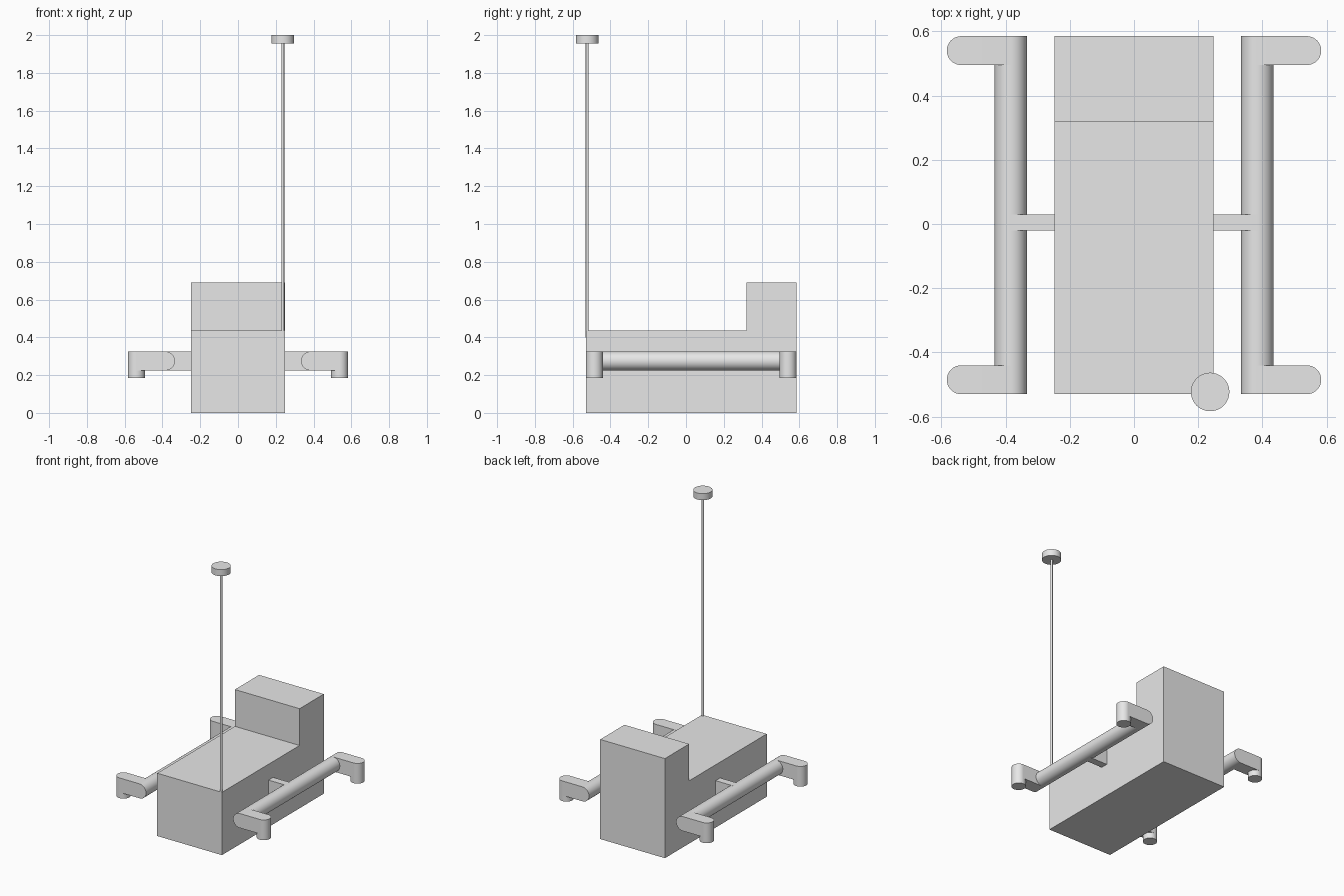
import bpy, bmesh, math

if "Cube" in bpy.data.objects:
    bpy.data.objects.remove(bpy.data.objects["Cube"])

grey = bpy.data.materials.new("plain grey")
grey.diffuse_color = (0.8, 0.8, 0.8, 1)
grey.use_nodes = True
grey.node_tree.nodes["Principled BSDF"].inputs["Base Color"].default_value = grey.diffuse_color


def finish(obj, mirror=False, smooth=True):
    obj.data.materials.append(grey)
    if smooth:
        bpy.ops.object.select_all(action='DESELECT')
        obj.select_set(True)
        bpy.context.view_layer.objects.active = obj
        bpy.ops.object.shade_smooth_by_angle(angle=math.radians(35))
    if mirror:
        mod = obj.modifiers.new("mirror", 'MIRROR')
        mod.use_axis = (True, False, False)
    return obj


def prism(name, points, offset, mirror=False, smooth=True):
    """Extrude a planar outline of 3D points along an offset vector."""
    mesh = bpy.data.meshes.new(name)
    bm = bmesh.new()
    face = bm.faces.new([bm.verts.new(p) for p in points])
    ext = bmesh.ops.extrude_face_region(bm, geom=[face], use_keep_orig=True)
    verts = [g for g in ext["geom"] if isinstance(g, bmesh.types.BMVert)]
    bmesh.ops.translate(bm, verts=verts, vec=offset)
    bmesh.ops.recalc_face_normals(bm, faces=bm.faces)
    bm.to_mesh(mesh)
    bm.free()
    obj = bpy.data.objects.new(name, mesh)
    bpy.context.collection.objects.link(obj)
    return finish(obj, mirror, smooth)


def upright(name, x, y, r, z0, z1, mirror=False, n=40):
    """Vertical cylinder."""
    ring = [(x + r * math.cos(2 * math.pi * i / n),
             y + r * math.sin(2 * math.pi * i / n), z0) for i in range(n)]
    return prism(name, ring, (0, 0, z1 - z0), mirror)


# Main body: stepped side profile with a raised back
side = [(-0.53, 0), (0.585, 0), (0.585, 0.69), (0.32, 0.69), (0.32, 0.435), (-0.53, 0.435)]
prism("body", [(-0.248, y, z) for y, z in side], (0.496, 0, 0), smooth=False)

# Mast with a disc on top, at the front right corner
upright("mast", 0.237, -0.523, 0.008, 0.40, 1.96, n=24)
upright("mast_disc", 0.237, -0.523, 0.06, 1.955, 2.0, n=48)

# Side rails, running between the end arms
RX, RZ, RR, FX = 0.384, 0.275, 0.05, 0.538
ring = [(RX + RR * math.cos(2 * math.pi * i / 48), -0.44,
         RZ + RR * math.sin(2 * math.pi * i / 48)) for i in range(48)]
prism("side_rail", ring, (0, 0.935, 0), mirror=True)

# Brackets joining the rails to the body
bracket = [(0.24, -0.02, RZ - RR), (RX, -0.02, RZ - RR),
           (RX, -0.02, RZ + RR), (0.24, -0.02, RZ + RR)]
prism("rail_bracket", bracket, (0, 0.05, 0), mirror=True, smooth=False)

# End arms with a rounded inner end, each with a round foot
for label, y0 in (("front", -0.53), ("rear", 0.495)):
    arm = [(FX, y0, RZ - RR)]
    for i in range(25):
        a = -math.pi / 2 - math.pi * i / 24
        arm.append((RX + RR * math.cos(a), y0, RZ + RR * math.sin(a)))
    arm.append((FX, y0, RZ + RR))
    prism(label + "_arm", arm, (0, 0.09, 0), mirror=True)
    upright(label + "_foot", FX, y0 + 0.045, 0.045, 0.185, RZ + RR, mirror=True)
